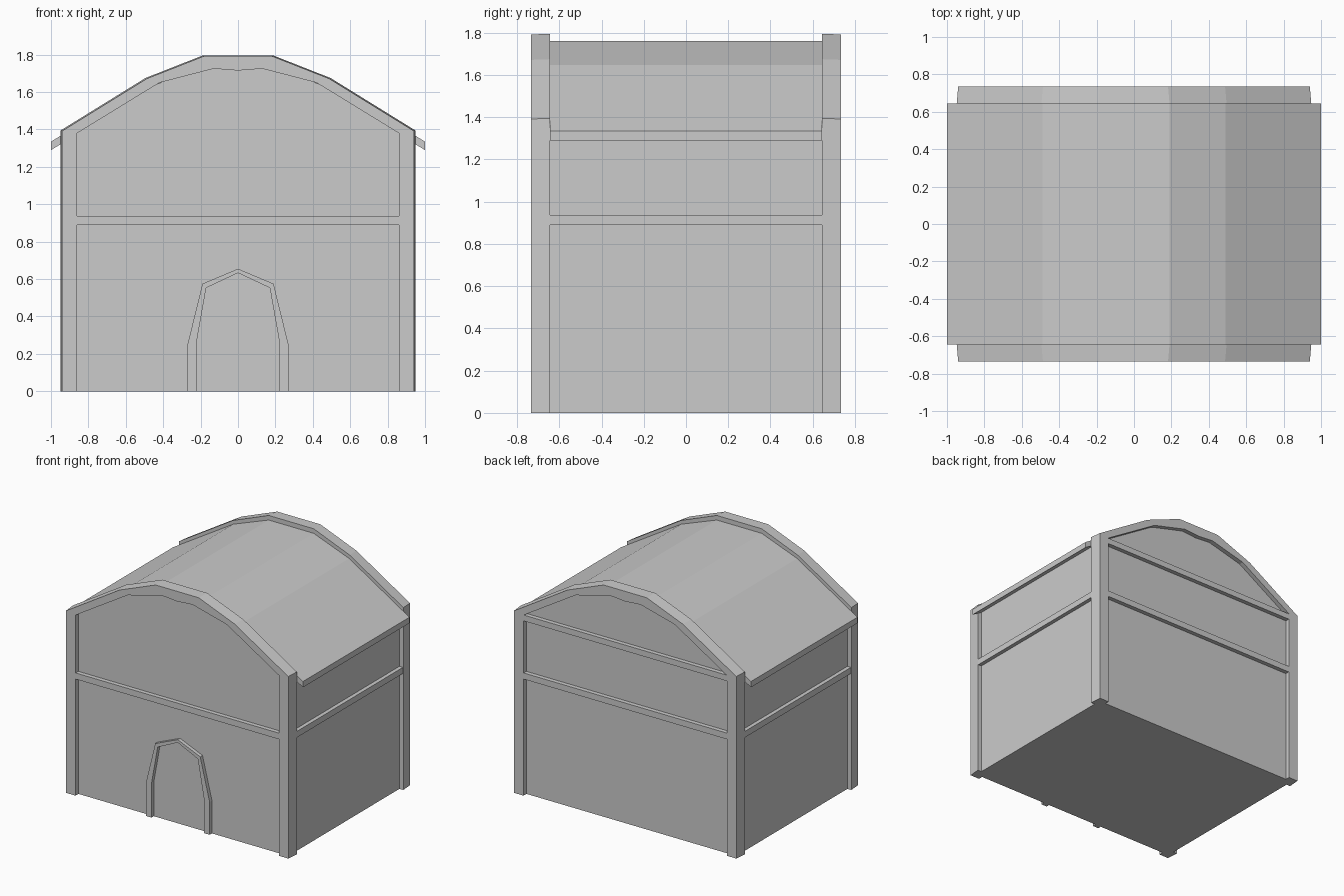
import bpy, bmesh

if "Cube" in bpy.data.objects:
    bpy.data.objects.remove(bpy.data.objects["Cube"])


def finish(name, bm):
    bmesh.ops.recalc_face_normals(bm, faces=bm.faces)
    me = bpy.data.meshes.new(name)
    bm.to_mesh(me)
    bm.free()
    ob = bpy.data.objects.new(name, me)
    bpy.context.collection.objects.link(ob)
    return ob


def mirror(half):
    """Complete an x/z polyline, listed from the right foot to the middle."""
    return half + [(-x, z) for x, z in reversed(half) if x > 0]


def prism(name, profile, y0, y1):
    bm = bmesh.new()
    a = [bm.verts.new((x, y0, z)) for x, z in profile]
    b = [bm.verts.new((x, y1, z)) for x, z in profile]
    bm.faces.new(a)
    bm.faces.new(b)
    for i in range(len(a)):
        j = (i + 1) % len(a)
        bm.faces.new((a[i], a[j], b[j], b[i]))
    return finish(name, bm)


def band(name, outer, inner, y0, y1, taper=0.0):
    """Solid strip between two polylines; the outer edge narrows towards y1."""
    bm = bmesh.new()
    rows = []
    for i in range(len(outer)):
        (ox, oz), (ix, iz) = outer[i], inner[i]
        sx = (ox > 0) - (ox < 0)
        dz = taper * 0.4 if oz > 0 else 0
        pts = [(ox, y0, oz), (ox - sx * taper, y1, oz - dz), (ix, y1, iz), (ix, y0, iz)]
        rows.append([bm.verts.new(p) for p in pts])
    for r, s in zip(rows, rows[1:]):
        for k in range(4):
            m = (k + 1) % 4
            bm.faces.new((r[k], r[m], s[m], s[k]))
    bm.faces.new(rows[0])
    bm.faces.new(rows[-1])
    return finish(name, bm)


def box(name, x0, x1, y0, y1, z0, z1):
    return prism(name, [(x0, z0), (x1, z0), (x1, z1), (x0, z1)], y0, y1)


# recessed walls
prism("walls", mirror([(0.915, 0), (0.915, 1.36), (0.48, 1.625), (0.19, 1.735)]), -0.70, 0.70)

# curved roof shell with overhanging eaves
roof_top = mirror([(1.0, 1.335), (0.49, 1.648), (0.19, 1.76)])
roof_under = mirror([(1.0, 1.29), (0.475, 1.605), (0.185, 1.715)])
band("roof", roof_top, roof_under, -0.643, 0.643)

# corner posts joined by the gable rims
rim_out = mirror([(0.948, 0), (0.948, 1.395), (0.495, 1.675), (0.19, 1.795), (0, 1.795)])
rim_in = mirror([(0.86, 0), (0.86, 1.38), (0.42, 1.65), (0.13, 1.725), (0, 1.715)])
for side, s in (("front", -1), ("back", 1)):
    band(side + "_gable_frame", rim_out, rim_in, s * 0.643, s * 0.735, 0.008)
    box(side + "_middle_beam", -0.87, 0.87, s * 0.69, s * 0.733, 0.89, 0.937)

# upper beam on the back wall only
box("back_upper_beam", -0.87, 0.87, 0.69, 0.733, 1.335, 1.38)

# side beams
for side, s in (("left", -1), ("right", 1)):
    box(side + "_middle_beam", s * 0.90, s * 0.945, -0.65, 0.65, 0.89, 0.937)

# pointed door surround
door_out = mirror([(0.27, 0), (0.27, 0.25), (0.19, 0.575), (0, 0.655)])
door_in = mirror([(0.222, 0), (0.222, 0.26), (0.17, 0.553), (0, 0.633)])
band("door_frame", door_out, door_in, -0.69, -0.728)
